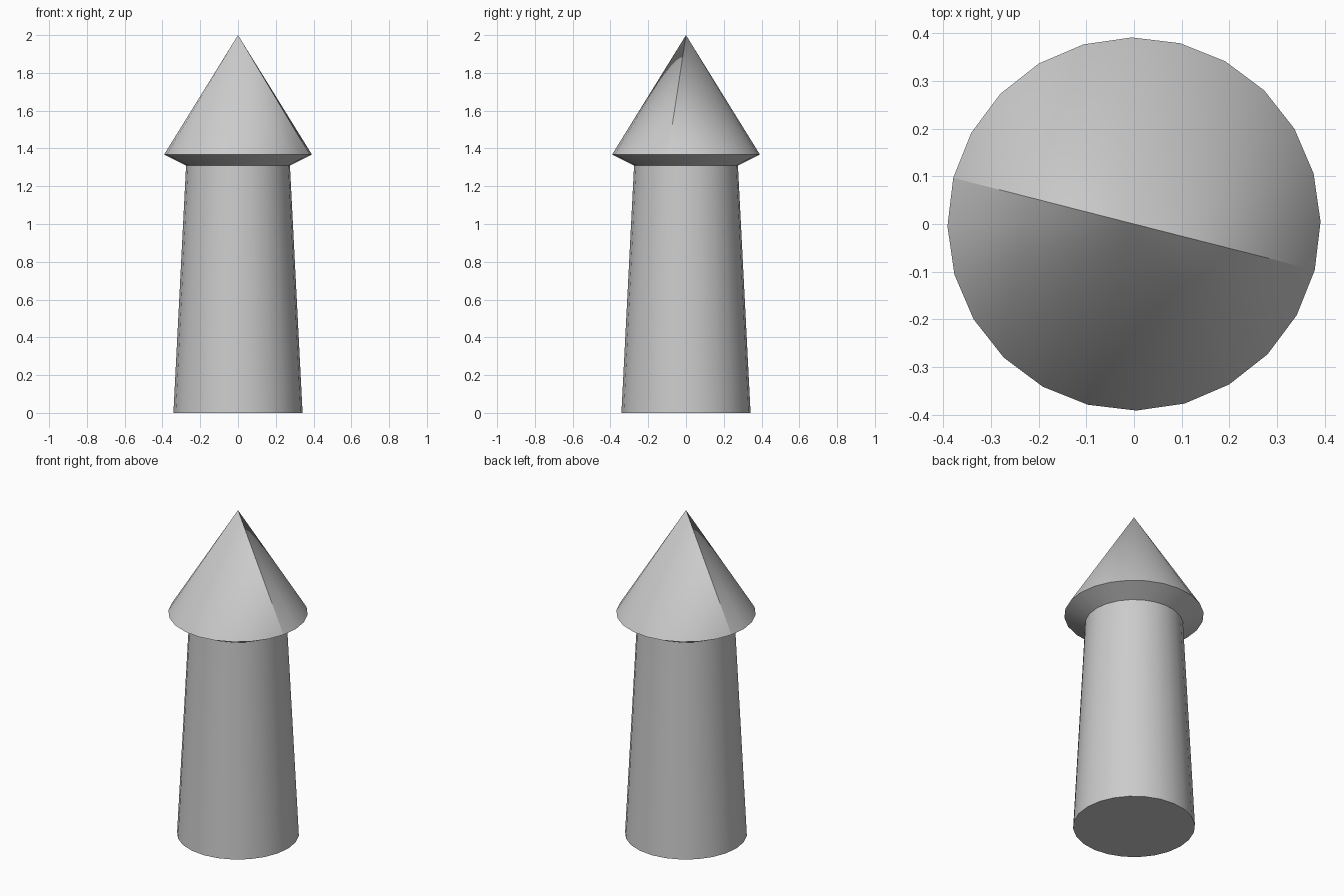
import bpy, bmesh
from math import sin, cos, pi, radians

if "Cube" in bpy.data.objects:
    bpy.data.objects.remove(bpy.data.objects["Cube"])

SIDES = 24
TWIST = radians(0.7)


def lathe(name, profile, seam=()):
    """Revolve (radius, z) points, bottom to top; radius 0 closes to a point."""
    bm = bmesh.new()
    rings = []
    for r, z in profile:
        if r == 0:
            rings.append([bm.verts.new((0, 0, z))] * SIDES)
        else:
            rings.append([bm.verts.new((r * cos(TWIST + 2 * pi * i / SIDES),
                                        r * sin(TWIST + 2 * pi * i / SIDES), z))
                          for i in range(SIDES)])
    for low, high in zip(rings, rings[1:]):
        for i in range(SIDES):
            j = (i + 1) % SIDES
            corners = [low[i], low[j], high[j], high[i]]
            bm.faces.new(list(dict.fromkeys(corners)))
    if profile[0][1] == 0:
        bm.faces.new(rings[0][::-1])
    # Sharp seams running up to the tip
    for i in seam:
        bm.edges.get((rings[-2][i], rings[-1][i])).smooth = False
    mesh = bpy.data.meshes.new(name)
    bm.to_mesh(mesh)
    bm.free()
    obj = bpy.data.objects.new(name, mesh)
    bpy.context.collection.objects.link(obj)
    bpy.ops.object.select_all(action='DESELECT')
    obj.select_set(True)
    bpy.context.view_layer.objects.active = obj
    bpy.ops.object.shade_smooth_by_angle(angle=radians(30), keep_sharp_edges=True)
    return obj


# Tapered round tower
lathe("tower_body", [(0.342, 0), (0.275, 1.31)])

# Pointed roof with sloping eaves underneath, smoothed as two halves
lathe("roof", [(0.275, 1.31), (0.391, 1.368), (0, 2.0)], seam=(11, 23))
